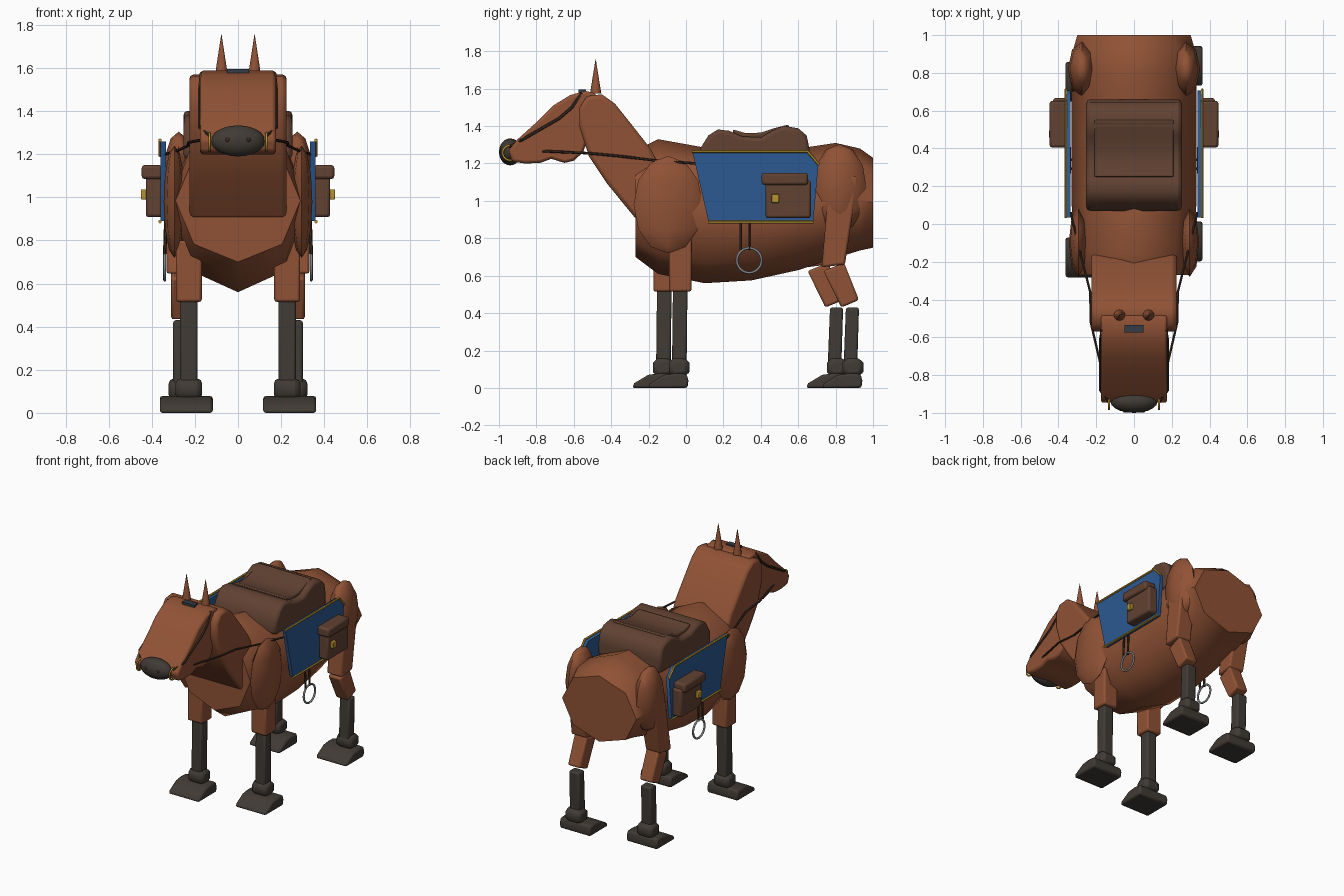
import bpy, bmesh, math
from mathutils import Vector

cube = bpy.data.objects.get("Cube")
if cube:
    bpy.data.objects.remove(cube, do_unlink=True)


def material(name, r, g, b):
    m = bpy.data.materials.new(name)
    m.use_nodes = True
    m.diffuse_color = (r, g, b, 1)
    m.node_tree.nodes["Principled BSDF"].inputs["Base Color"].default_value = (r, g, b, 1)
    return m


COAT = material("chestnut coat", .28, .085, .036)
LEATHER = material("brown leather", .12, .054, .032)
DARK = material("dark charcoal", .052, .043, .035)
BLUE = material("blue cloth", .025, .1, .29)
GOLD = material("gold", .48, .29, .03)
STEEL = material("grey steel", .22, .24, .25)
STRAP = material("dark strap", .045, .025, .016)
SLATE = material("slate plate", .035, .045, .06)

made = []


def finish(name, bm, mat, bevel=0):
    bmesh.ops.recalc_face_normals(bm, faces=bm.faces)
    me = bpy.data.meshes.new(name)
    bm.to_mesh(me)
    bm.free()
    me.materials.append(mat)
    ob = bpy.data.objects.new(name, me)
    bpy.context.collection.objects.link(ob)
    if bevel:
        mod = ob.modifiers.new("bevel", 'BEVEL')
        mod.width, mod.segments = bevel, 2
        mod.limit_method, mod.angle_limit = 'ANGLE', math.radians(50)
    made.append(ob)
    return ob


def loft(name, rings, mat, bevel=0):
    """Skin a list of equal-length point rings and cap both ends."""
    bm = bmesh.new()
    vs = [[bm.verts.new(p) for p in r] for r in rings]
    n = len(vs[0])
    for a, b in zip(vs, vs[1:]):
        for i in range(n):
            j = (i + 1) % n
            bm.faces.new((a[i], a[j], b[j], b[i]))
    bm.faces.new(vs[0])
    bm.faces.new(vs[-1])
    return finish(name, bm, mat, bevel)


def prism(name, profile, x0, x1, mat, bevel=0):
    """Extrude a side profile of (y, z) points across x."""
    return loft(name, [[(x, y, z) for y, z in profile] for x in (x0, x1)], mat, bevel)


def box(name, lo, hi, mat, bevel=0):
    y0, y1, z0, z1 = lo[1], hi[1], lo[2], hi[2]
    return prism(name, [(y0, z0), (y1, z0), (y1, z1), (y0, z1)], lo[0], hi[0], mat, bevel)


def ball(name, c, r, mat, seg=8, rings=6):
    bm = bmesh.new()
    bmesh.ops.create_uvsphere(bm, u_segments=seg, v_segments=rings, radius=1)
    bmesh.ops.scale(bm, vec=r, verts=bm.verts)
    bmesh.ops.translate(bm, vec=c, verts=bm.verts)
    return finish(name, bm, mat)


def rod(name, pts, r, mat, sides=6):
    """Tube along a chain of points."""
    bm = bmesh.new()
    for a, b in zip(pts, pts[1:]):
        a, b = Vector(a), Vector(b)
        d = b - a
        res = bmesh.ops.create_cone(bm, cap_ends=True, segments=sides,
                                    radius1=r, radius2=r, depth=d.length + r * .6)
        rot = d.to_track_quat('Z', 'Y').to_matrix()
        bmesh.ops.rotate(bm, matrix=rot, verts=res["verts"])
        bmesh.ops.translate(bm, vec=(a + b) / 2, verts=res["verts"])
    return finish(name, bm, mat)


def ring(name, c, major, minor, mat):
    bpy.ops.mesh.primitive_torus_add(location=c, rotation=(0, math.pi / 2, 0), major_radius=major,
                                     minor_radius=minor, major_segments=24, minor_segments=8)
    ob = bpy.context.object
    ob.name = name
    ob.data.materials.append(mat)
    made.append(ob)


# Barrel: eight-sided rings as (y, bottom, top, half width)
BARREL = [(-.27, .70, 1.27, .29), (-.15, .61, 1.33, .315), (.1, .56, 1.285, .33),
          (.35, .575, 1.265, .33), (.6, .63, 1.28, .33), (.8, .695, 1.31, .33),
          (.93, .735, 1.28, .32), (1, .75, 1.23, .30)]
loft("body", [[(w * math.cos(k * math.pi / 4), y, (b + t) / 2 + (t - b) / 2 * math.sin(k * math.pi / 4))
               for k in range(8)] for y, b, t, w in BARREL], COAT)

# Neck and head
prism("neck", [(-.265, .9), (-.42, 1.09), (-.52, 1.24), (-.57, 1.4), (-.57, 1.5), (-.53, 1.56),
               (-.45, 1.57), (-.38, 1.52), (-.3, 1.42), (-.19, 1.28), (-.1, 1.1), (-.15, .9)],
      -.226, .226, COAT, .02)
prism("head", [(-.93, 1.21), (-.95, 1.27), (-.9, 1.33), (-.8, 1.42), (-.71, 1.51), (-.62, 1.565),
               (-.54, 1.588), (-.48, 1.575), (-.5, 1.4), (-.55, 1.26), (-.6, 1.215), (-.65, 1.203),
               (-.72, 1.225), (-.78, 1.203), (-.86, 1.2)], -.176, .176, COAT, .015)
ball("muzzle", (0, -.94, 1.262), (.125, .06, .072), DARK, 20, 12)
box("brow_plate", (-.05, -.575, 1.57), (.05, -.535, 1.596), SLATE)

# Saddle: padded base with a raised seat panel
prism("saddle", [(.07, 1.18), (.07, 1.27), (.12, 1.35), (.17, 1.382), (.23, 1.375), (.3, 1.345),
                 (.4, 1.34), (.46, 1.375), (.52, 1.402), (.6, 1.388), (.645, 1.35), (.66, 1.28),
                 (.66, 1.18)], -.253, .253, LEATHER, .02)
prism("saddle_seat", [(.25, 1.3), (.25, 1.382), (.32, 1.362), (.4, 1.365), (.47, 1.388),
                      (.55, 1.408), (.55, 1.3)], -.21, .21, LEATHER, .008)


def leg_block(name, x, half, top, bottom, mat, bevel=.012):
    """Leg segment between two slanted ends given as (y front, z front, y back, z back)."""
    prism(name, [top[:2], top[2:], bottom[2:], bottom[:2]], x - half, x + half, mat, bevel)


def foot(name, x, y):
    # Octagonal fetlock over a wedge-shaped hoof
    prism(name + "_fetlock", [(y - .055, .085), (y - .03, .06), (y + .035, .06), (y + .055, .085),
                              (y + .055, .135), (y + .035, .16), (y - .03, .16), (y - .055, .135)],
          x - .062, x + .062, DARK, .025)
    prism(name + "_hoof", [(y - .165, 0), (y - .155, .025), (y - .08, .07), (y - .02, .078),
                           (y + .04, .075), (y + .05, .04), (y + .045, 0)],
          .24 * (1 if x > 0 else -1) - .123, .24 * (1 if x > 0 else -1) + .123, DARK, .012)


for s, side in ((1, "left"), (-1, "right")):
    # The two sides step slightly out of line with each other
    o = 0 if s > 0 else -.085

    # Muscles over the legs
    ball(side + "_shoulder", (s * .295, -.095, .98), (.05, .185, .26), COAT)
    ball(side + "_haunch", (s * .275, .82, 1.07), (.075, .145, .235), COAT)

    # Front leg
    x = s * .228
    leg_block(side + "_front_upper_leg", x, .06, (-.09 + o, .8, .03 + o, .8),
              (-.09 + o, .515, .03 + o, .515), COAT)
    leg_block(side + "_front_cannon", x, .041, (-.07 + o, .53, .008 + o, .53),
              (-.075 + o, .1, .003 + o, .1), DARK)
    foot(side + "_front", x, -.037 + o)

    # Hind leg
    x = s * .26
    leg_block(side + "_thigh", x + s * .01, .062, (.77 + o * .5, 1.15, .92 + o * .5, 1.13),
              (.725 + o, .645, .85 + o, .66), COAT)
    leg_block(side + "_hock", x, .05, (.735 + o, .625, .845 + o, .67),
              (.83 + o, .43, .925 + o, .47), COAT)
    leg_block(side + "_hind_cannon", x, .041, (.855 + o, .43, .925 + o, .43),
              (.842 + o, .1, .915 + o, .1), DARK)
    foot(side + "_hind", x, .893 + o)

    # Ear and nostril
    bm = bmesh.new()
    bmesh.ops.create_cone(bm, cap_ends=True, segments=10, radius1=.03, radius2=.001, depth=.18)
    bmesh.ops.translate(bm, vec=(s * .077, -.483, 1.665), verts=bm.verts)
    finish(side + "_ear", bm, COAT)
    ball(side + "_nostril", (s * .048, -.992, 1.268), (.011, .007, .011), STRAP, 10, 6)

    # Bridle, bit ring and rein
    ring(side + "_bit_ring", (s * .132, -.94, 1.257), .04, .006, GOLD)
    rod(side + "_cheek_strap", [(s * .135, -.94, 1.29), (s * .178, -.88, 1.325), (s * .178, -.68, 1.44),
                                (s * .178, -.61, 1.5), (s * .17, -.56, 1.575)], .008, STRAP)
    rod(side + "_rein", [(s * .135, -.9, 1.26), (s * .178, -.74, 1.265), (s * .229, -.52, 1.255),
                         (s * .232, -.36, 1.24), (s * .285, -.15, 1.215), (s * .335, .06, 1.2)],
        .007, STRAP)

    # Hanging cloth panel with gold edging
    prism(side + "_cloth", [(.035, 1.26), (.65, 1.26), (.708, 1.195), (.68, .89), (.12, .89)],
          s * .335, s * .36, BLUE)
    rod(side + "_top_trim", [(s * .362, .035, 1.265), (s * .362, .65, 1.265), (s * .362, .71, 1.195)],
        .008, GOLD)
    rod(side + "_bottom_trim", [(s * .362, .12, .887), (s * .362, .68, .887)], .008, GOLD)

    # Saddle bag with flap and clasp
    box(side + "_bag", (s * .35, .425, .908), (s * .428, .668, 1.11), LEATHER, .014)
    box(side + "_bag_flap", (s * .35, .405, 1.085), (s * .447, .652, 1.15), LEATHER, .014)
    box(side + "_clasp", (s * .42, .457, .99), (s * .45, .497, 1.037), GOLD, .004)

    # Stirrup
    for y in (.293, .34):
        rod(side + "_stirrup_strap", [(s * .335, y, .9), (s * .34, y, .74)], .008, STRAP)
    ring(side + "_stirrup", (s * .34, .338, .682), .066, .007, STEEL)

# Smooth shading that keeps the hard edges
bpy.ops.object.select_all(action='DESELECT')
for ob in made:
    ob.select_set(True)
bpy.context.view_layer.objects.active = made[0]
bpy.ops.object.shade_smooth_by_angle(angle=math.radians(50))
